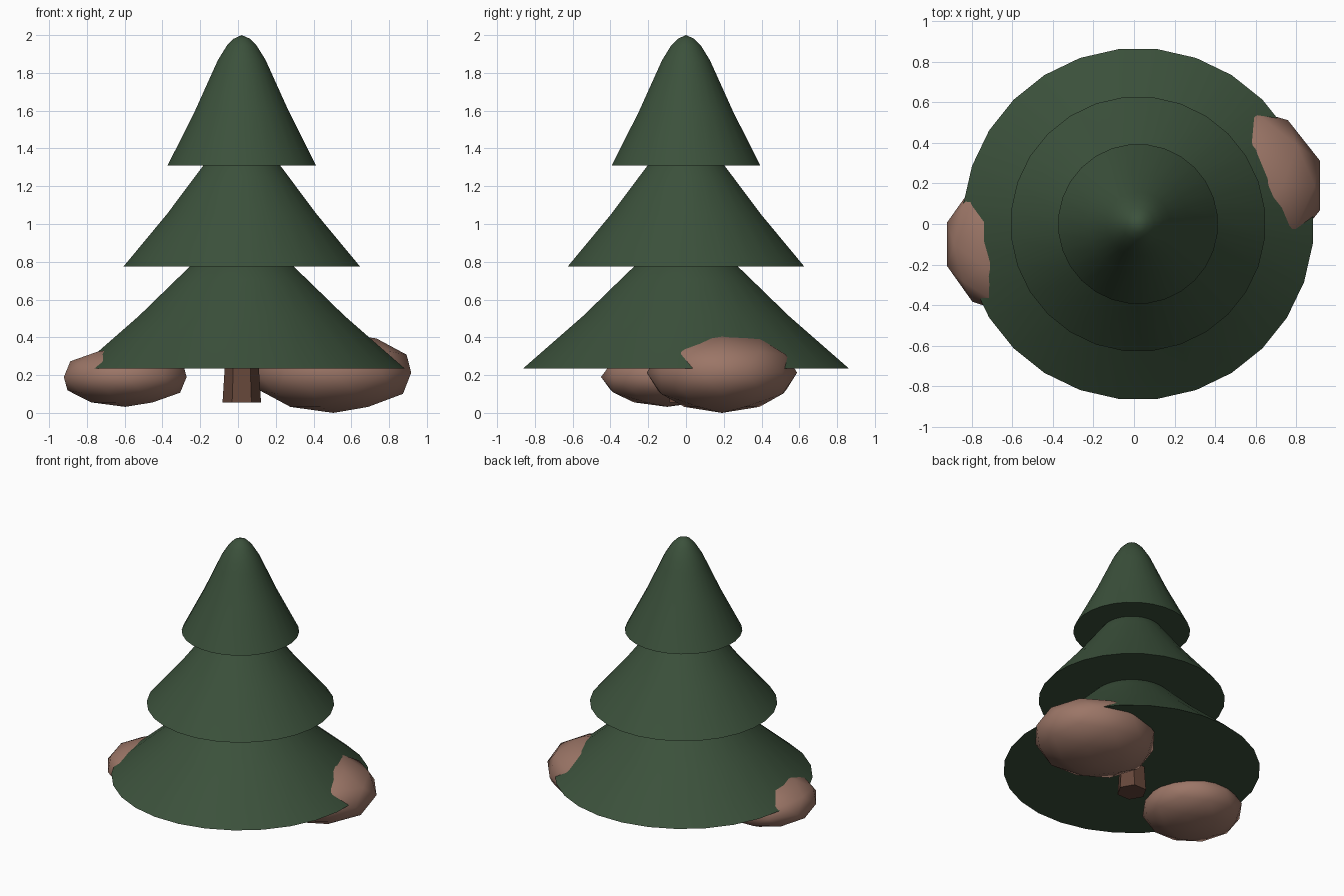
import bpy, bmesh, math
from mathutils import Matrix

cube = bpy.data.objects.get("Cube")
if cube:
    bpy.data.objects.remove(cube, do_unlink=True)


def material(name, rgb):
    mat = bpy.data.materials.new(name)
    mat.use_nodes = True
    mat.diffuse_color = (*rgb, 1)
    mat.node_tree.nodes["Principled BSDF"].inputs["Base Color"].default_value = (*rgb, 1)
    return mat


NEEDLES = material("dark needle green", (0.044, 0.082, 0.044))
BARK = material("brown bark", (0.13, 0.062, 0.042))
STONE = material("warm stone", (0.33, 0.18, 0.135))
AXIS_X = 0.02


def finish(bm, name, mat, angle):
    bmesh.ops.recalc_face_normals(bm, faces=bm.faces)
    mesh = bpy.data.meshes.new(name)
    bm.to_mesh(mesh)
    bm.free()
    mesh.materials.append(mat)
    obj = bpy.data.objects.new(name, mesh)
    bpy.context.collection.objects.link(obj)
    bpy.ops.object.select_all(action='DESELECT')
    obj.select_set(True)
    bpy.context.view_layer.objects.active = obj
    bpy.ops.object.shade_smooth_by_angle(angle=math.radians(angle))
    return obj


def lathe(name, rings, sides, turn, mat, angle):
    """Closed solid of stacked rings (radius, z); a zero radius makes a tip."""
    bm = bmesh.new()
    loops = []
    for r, z in rings:
        count = sides if r > 0 else 1
        loops.append([bm.verts.new((AXIS_X + r * math.cos(turn + math.tau * i / sides),
                                    r * math.sin(turn + math.tau * i / sides), z))
                      for i in range(count)])
    bm.faces.new(loops[0])
    for low, high in zip(loops, loops[1:]):
        for i in range(sides):
            j = (i + 1) % sides
            if len(high) == 1:
                bm.faces.new((low[i], low[j], high[0]))
            else:
                bm.faces.new((low[i], low[j], high[j], high[i]))
    if len(loops[-1]) > 1:
        bm.faces.new(loops[-1])
    return finish(bm, name, mat, angle)


def rock(name, centre, radii):
    """Squashed, coarse sphere stretched to exact half-sizes."""
    bm = bmesh.new()
    bmesh.ops.create_icosphere(bm, subdivisions=2, radius=1)
    reach = [max(v.co[k] for v in bm.verts) for k in range(3)]
    scale = [r / m for r, m in zip(radii, reach)]
    bmesh.ops.transform(bm, verts=bm.verts,
                        matrix=Matrix.Translation(centre) @ Matrix.Diagonal((*scale, 1)))
    return finish(bm, name, STONE, 60)


# Three bough tiers sharing one round-tipped profile (radius share, height share)
PROFILE = [(1, 0), (0.63, 0.42), (0.4, 0.71), (0.32, 0.81),
           (0.2, 0.92), (0.11, 0.972), (0, 1)]
TIERS = {"lower_boughs": (0.868, 0.235, 0.665),
         "middle_boughs": (0.63, 0.775, 0.665),
         "upper_boughs": (0.395, 1.31, 0.69)}
for name, (radius, base, height) in TIERS.items():
    lathe(name, [(radius * r, base + height * h) for r, h in PROFILE],
          28, math.pi / 28, NEEDLES, 50)

# Six-sided tapered trunk
lathe("trunk", [(0.102, 0.055), (0.08, 0.4)], 6, 0, BARK, 30)

# Boulders at the foot
rock("large_rock", (0.505, 0.19, 0.213), (0.412, 0.398, 0.213))
rock("small_rock", (-0.597, -0.1, 0.19), (0.325, 0.35, 0.158))
